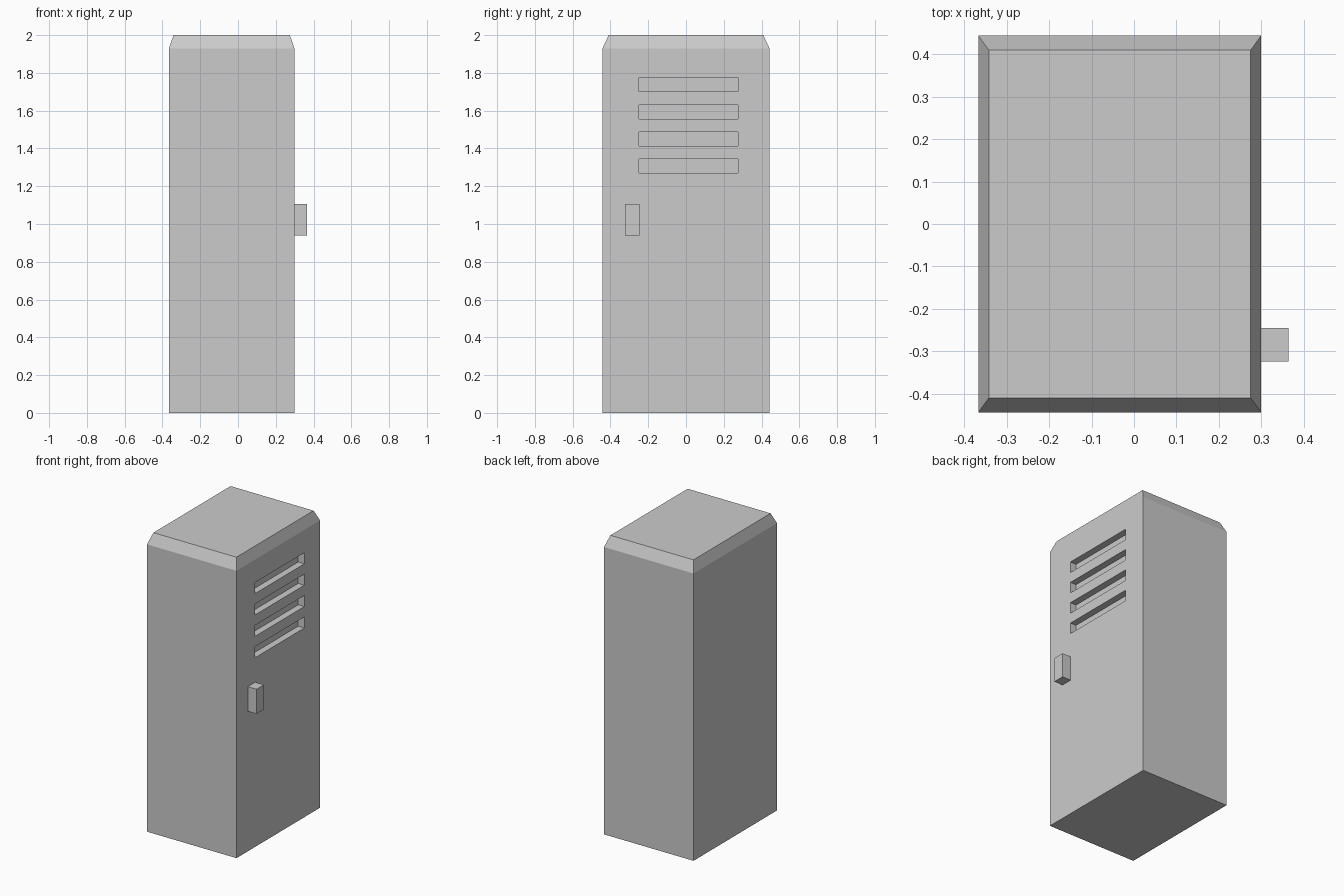
import bpy
import bmesh

if "Cube" in bpy.data.objects:
    bpy.data.objects.remove(bpy.data.objects["Cube"])

X0, X1, Y = -0.366, 0.299, 0.443
SHOULDER, TOP = 1.928, 2.0


def box(name, lo, hi):
    """Axis-aligned box between two corners."""
    bm = bmesh.new()
    bmesh.ops.create_cube(bm, size=1)
    for v in bm.verts:
        v.co = [(a + b) / 2 + c * (b - a) for a, b, c in zip(lo, hi, v.co)]
    mesh = bpy.data.meshes.new(name)
    bm.to_mesh(mesh)
    bm.free()
    obj = bpy.data.objects.new(name, mesh)
    bpy.context.collection.objects.link(obj)
    return obj


# Cabinet body, with the top face extruded into a sloped rim
body = box("locker_body", (X0, -Y, 0), (X1, Y, SHOULDER))
bm = bmesh.new()
bm.from_mesh(body.data)
top = max(bm.faces, key=lambda f: f.calc_center_median().z)
bmesh.ops.inset_region(bm, faces=[top], thickness=0.01)
mid_x = (X0 + X1) / 2
for v in top.verts:
    v.co.x = mid_x + (0.308 if v.co.x > mid_x else -0.308)
    v.co.y = 0.409 if v.co.y > 0 else -0.409
    v.co.z = TOP
bm.to_mesh(body.data)
bm.free()

# Four recessed vent slots in the door side
for i in range(4):
    z = 1.27 + i * 0.1435
    slot = box(f"vent_cutter_{i + 1}", (X1 - 0.045, -0.248, z), (X1 + 0.05, 0.276, z + 0.074))
    slot.hide_render = True
    slot.display_type = 'WIRE'
    cut = body.modifiers.new(f"vent_{i + 1}", 'BOOLEAN')
    cut.operation = 'DIFFERENCE'
    cut.solver = 'EXACT'
    cut.object = slot

# Door handle
box("door_handle", (X1, -0.323, 0.94), (0.364, -0.245, 1.105))
